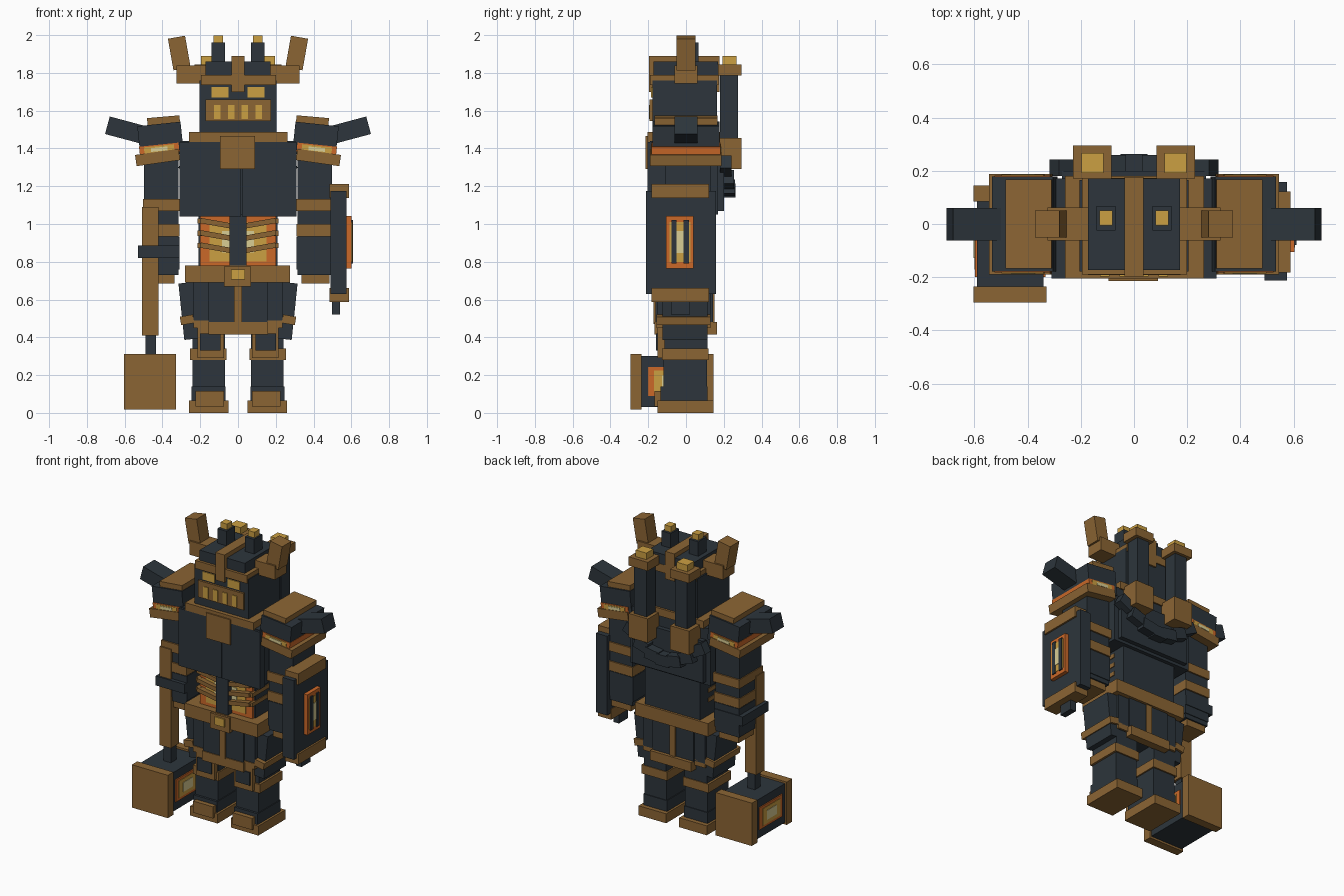
import bpy, bmesh
from math import radians
from mathutils import Matrix

if bpy.data.objects.get("Cube"):
    bpy.data.objects.remove(bpy.data.objects["Cube"])


def material(name, red, green, blue):
    mat = bpy.data.materials.new(name)
    mat.use_nodes = True
    colour = (red, green, blue, 1)
    mat.diffuse_color = colour
    mat.node_tree.nodes["Principled BSDF"].inputs["Base Color"].default_value = colour
    return mat


iron = material("dark_iron", .026, .036, .045)
bronze = material("aged_bronze", .26, .13, .034)
gold = material("gold", .6, .35, .055)
ember = material("ember_orange", .6, .14, .022)
pale = material("pale_glow", .7, .62, .3)


def box(name, mat, x, y, z, tilt=0):
    """Block between three (low, high) ranges, tilted about the y axis."""
    spans = (x, y, z)
    bm = bmesh.new()
    bmesh.ops.create_cube(bm, size=1)
    bmesh.ops.transform(bm, verts=bm.verts, matrix=Matrix.Diagonal([b - a for a, b in spans] + [1]))
    mesh = bpy.data.meshes.new(name)
    bm.to_mesh(mesh)
    bm.free()
    mesh.materials.append(mat)
    obj = bpy.data.objects.new(name, mesh)
    obj.location = [(a + b) / 2 for a, b in spans]
    obj.rotation_euler.y = radians(tilt)
    bpy.context.collection.objects.link(obj)
    return obj


def pair(name, mat, x, y, z, tilt=0):
    """The same block on the left and mirrored on the right."""
    box("left_" + name, mat, x, y, z, tilt)
    box("right_" + name, mat, (-x[1], -x[0]), y, z, -tilt)


def ends(name, mat, x, front, back, z):
    """The same block at the front and at the back."""
    box("front_" + name, mat, x, front, z)
    box("back_" + name, mat, x, back, z)


def glow(name, x, y, z, axis, tilt=0, build=box):
    """Nested orange, gold and pale panels facing along one axis."""
    for part, mat, share, lift in (("rim", ember, 1, 0), ("middle", gold, .76, .003), ("core", pale, .42, .006)):
        spans = []
        for index, (a, b) in enumerate((x, y, z)):
            middle, half = (a + b) / 2, (b - a) / 2
            half = half + lift if index == axis else half * share
            spans.append((middle - half, middle + half))
        build(name + "_" + part, mat, *spans, tilt)


# Legs and feet
pair("foot", bronze, (.05, .26), (-.15, .145), (0, .065))
pair("toe_cap", bronze, (.075, .225), (-.167, -.1), (.035, .115))
pair("boot", iron, (.065, .245), (-.135, .115), (.06, .14))
pair("shin", iron, (.07, .24), (-.12, .11), (.1, .3))
pair("knee_band", bronze, (.06, .255), (-.127, .12), (.28, .34))
pair("knee_plate", bronze, (.075, .215), (-.15, -.1), (.29, .45))
pair("knee_inset", iron, (.092, .2), (-.158, -.11), (.33, .42))
pair("thigh", iron, (.07, .24), (-.115, .115), (.33, .56))

# Hips, skirt plates and belt
box("pelvis", iron, (-.22, .22), (-.13, .12), (.45, .7))
ends("skirt", iron, (-.235, .235), (-.15, -.1), (.08, .13), (.48, .7))
ends("skirt_panel", iron, (-.155, .155), (-.162, -.1), (.08, .142), (.47, .69))
ends("skirt_trim", bronze, (-.155, .16), (-.168, -.12), (.11, .165), (.415, .48))
ends("skirt_strip", bronze, (-.022, .022), (-.172, -.12), (.11, .15), (.47, .7))
pair("skirt_corner", bronze, (.1, .235), (-.155, .13), (.45, .49))
pair("hip_guard", iron, (.215, .3), (-.125, .115), (.39, .69), 6)
pair("hip_trim", bronze, (.235, .305), (-.155, .13), (.47, .515), 10)
box("belt", bronze, (-.28, .275), (-.18, .16), (.69, .78))
box("buckle", bronze, (-.075, .07), (-.195, -.15), (.67, .775))
box("buckle_gem", gold, (-.038, .036), (-.203, -.17), (.705, .76))

# Furnace waist with ribs
box("waist", iron, (-.21, .21), (-.11, .145), (.74, 1.07))
glow("furnace", (-.2, .2), (-.13, -.08), (.77, 1.04), 1)
box("spine", iron, (-.045, .045), (-.175, -.1), (.77, 1.06))
for number, height in enumerate((.86, .925, .99)):
    pair("rib_%d" % number, bronze, (.035, .2), (-.165, -.1), (height, height + .028), -10)
    pair("rib_side_%d" % number, bronze, (.18, .215), (-.15, .06), (height + .012, height + .04))

# Chest
box("chest", iron, (-.305, .305), (-.19, .17), (1.05, 1.44))
box("right_chest_plate", iron, (-.31, .016), (-.205, -.15), (1.04, 1.435))
box("left_chest_plate", iron, (.022, .31), (-.205, -.15), (1.04, 1.435))
box("collar", bronze, (-.26, .262), (-.205, .18), (1.435, 1.487))
box("chest_emblem", bronze, (-.095, .09), (-.214, -.18), (1.29, 1.465))
box("back_plate", iron, (-.27, .27), (.15, .2), (1.07, 1.36))

# Hose sagging between the back pipes
for link in range(-3, 4):
    sag = (link / 3) ** 2
    box("hose_link_%d" % (link + 4), iron, (link * .085 - .05, link * .085 + .05), (.18, .262 - sag * .02),
        (1.14 + sag * .13, 1.215 + sag * .13), -link * 9)

# Back exhaust pipes
pair("pipe_base", bronze, (.085, .23), (.165, .295), (1.29, 1.455))
pair("pipe", iron, (.108, .202), (.18, .275), (1.44, 1.79))
pair("pipe_rim", bronze, (.085, .23), (.17, .295), (1.785, 1.845))
pair("pipe_cap", gold, (.115, .197), (.192, .267), (1.84, 1.89))

# Head and face
box("head", iron, (-.205, .205), (-.178, .165), (1.48, 1.76))
box("jaw", bronze, (-.172, .175), (-.192, -.15), (1.545, 1.66))
for number, middle in enumerate((-.11, -.036, .036, .11)):
    box("tooth_%d" % number, gold, (middle - .018, middle + .018), (-.197, -.18), (1.555, 1.63))
pair("eye", gold, (.05, .14), (-.184, -.16), (1.67, 1.725))
box("helmet_brow", bronze, (-.195, .2), (-.19, .172), (1.735, 1.79))
pair("helmet_top", iron, (.03, .172), (-.172, .17), (1.78, 1.86))
box("helmet_crest", bronze, (-.035, .035), (-.197, .177), (1.7, 1.89))

# Helmet horns and chimneys
pair("horn_root", bronze, (.17, .325), (-.062, .062), (1.745, 1.84))
pair("horn_tip", bronze, (.265, .357), (-.05, .05), (1.82, 1.99), 10)
pair("chimney", iron, (.07, .14), (-.025, .067), (1.85, 1.96))
pair("chimney_cap", gold, (.08, .13), (-.005, .05), (1.95, 1.999))

# Shoulders
pair("shoulder", iron, (.295, .525), (-.178, .178), (1.36, 1.53), 6)
pair("shoulder_rim", bronze, (.31, .542), (-.19, .188), (1.322, 1.382), 8)
glow("shoulder_vent", (.312, .522), (-.182, .182), (1.372, 1.42), 1, 6, pair)
pair("shoulder_cap", bronze, (.308, .48), (-.167, .167), (1.52, 1.568), 5)
pair("shoulder_horn", iron, (.48, .695), (-.062, .06), (1.447, 1.543), -15)

# Arms
pair("arm", iron, (.315, .497), (-.11, .13), (.73, 1.36))
pair("forearm", iron, (.31, .5), (-.115, .135), (.76, .93))
pair("upper_arm_band", bronze, (.305, .503), (-.12, .14), (1.07, 1.132))
pair("elbow_band", bronze, (.31, .503), (-.12, .14), (.935, 1))
pair("wrist_band", bronze, (.335, .485), (-.1, .12), (.685, .74))

# Hammer held in the right hand
box("hammer_fist", iron, (-.53, -.31), (-.14, .14), (.82, .885))
box("hammer_grip", bronze, (-.507, -.422), (-.128, -.04), (.41, 1.09))
box("hammer_neck", iron, (-.49, -.435), (-.11, -.05), (.28, .42))
box("hammer_head", iron, (-.59, -.34), (-.24, .09), (.032, .3))
ends("hammer_face", bronze, (-.603, -.328), (-.295, -.235), (.085, .145), (.018, .313))
glow("hammer_window", (-.597, -.333), (-.2, .05), (.09, .243), 0)

# Shield on the left arm
box("shield", iron, (.49, .575), (-.213, .158), (.63, 1.175))
box("shield_top", bronze, (.485, .587), (-.182, .122), (1.137, 1.213))
box("shield_bottom", bronze, (.485, .587), (-.182, .122), (.588, .66))
box("shield_peg", iron, (.497, .54), (-.08, .02), (.52, .6))
glow("shield_window", (.56, .602), (-.105, .04), (.765, 1.043), 0)
for name, middle in (("front", -.064), ("back", .001)):
    box("shield_bar_" + name, iron, (.57, .61), (middle - .014, middle + .014), (.79, 1.02))
